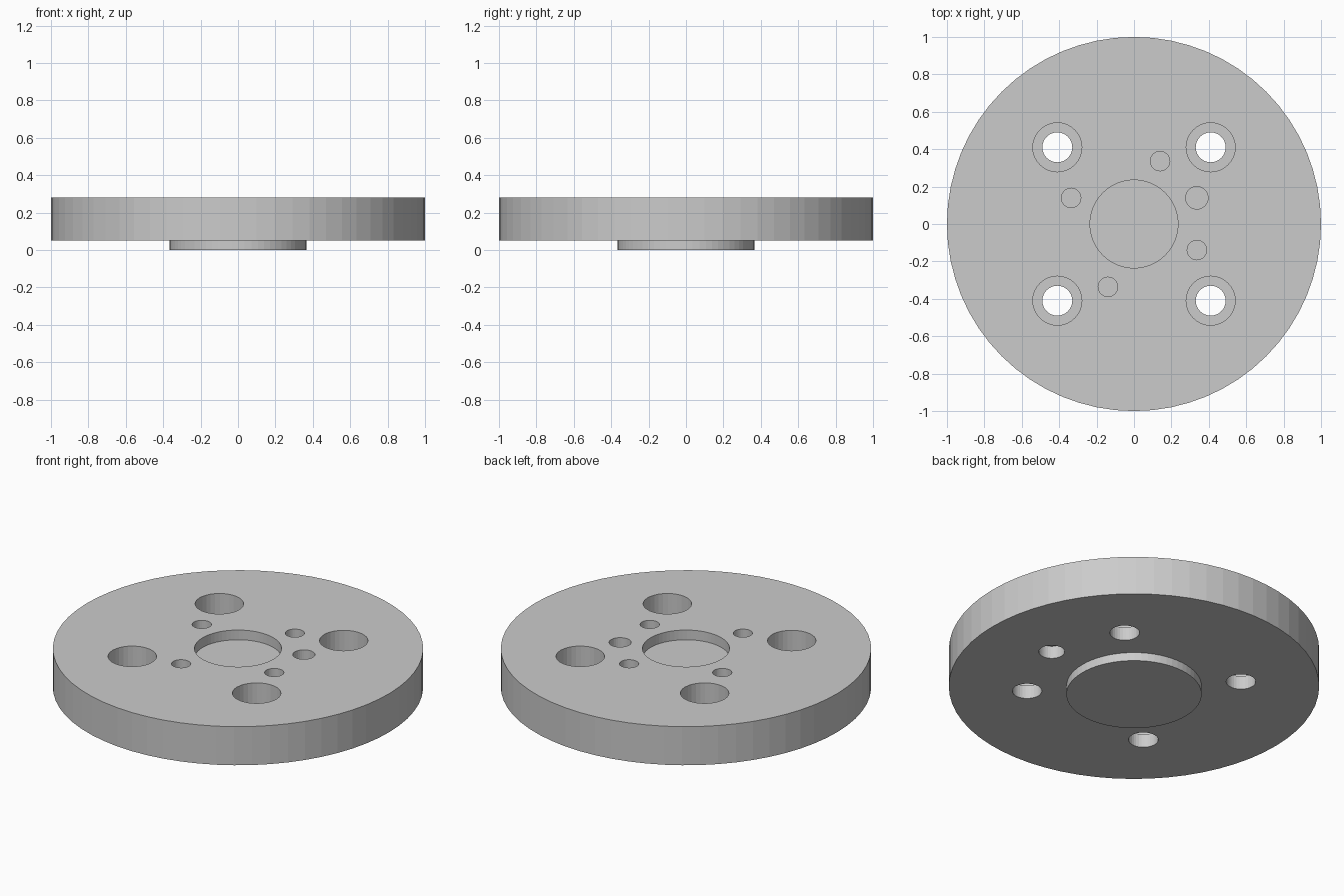
import bpy
from math import cos, sin, radians

if "Cube" in bpy.data.objects:
    bpy.data.objects.remove(bpy.data.objects["Cube"])

Z0, Z1 = 0.05, 0.28   # underside and top of the plate


def cylinder(name, r, z0, z1, x=0, y=0, sides=32):
    bpy.ops.mesh.primitive_cylinder_add(vertices=sides, radius=r, depth=z1 - z0,
                                        location=(x, y, (z0 + z1) / 2))
    ob = bpy.context.object
    ob.name = name
    return ob


def combine(target, other, op):
    mod = target.modifiers.new(op.title(), 'BOOLEAN')
    mod.operation = op
    mod.solver = 'EXACT'
    mod.object = other
    bpy.context.view_layer.objects.active = target
    bpy.ops.object.modifier_apply(modifier=mod.name)
    bpy.data.objects.remove(other, do_unlink=True)


def drill(r, z0, z1, x=0, y=0, sides=32):
    combine(flange, cylinder("drill", r, z0, z1, x, y, sides), 'DIFFERENCE')


# Round plate with locating boss underneath
flange = cylinder("flange_plate", 1.0, Z0, Z1, sides=64)
combine(flange, cylinder("boss", 0.365, 0, 0.1, sides=64), 'UNION')

# Shallow centre recess
drill(0.235, 0.222, 0.4, sides=64)

# Counterbored through holes
for sx in (-1, 1):
    for sy in (-1, 1):
        drill(0.08, -0.1, 0.4, 0.41 * sx, 0.41 * sy)
        drill(0.131, 0.13, 0.4, 0.41 * sx, 0.41 * sy)

# Blind screw holes, and one slightly larger dowel hole
for a in (-112.5, -22.5, 67.5, 157.5):
    drill(0.052, 0.10, 0.4, 0.364 * cos(radians(a)), 0.364 * sin(radians(a)))
drill(0.06, 0.10, 0.4, 0.336, 0.14)

# Blind dowel hole in the underside
drill(0.07, -0.1, 0.125, 0.58, 0)
